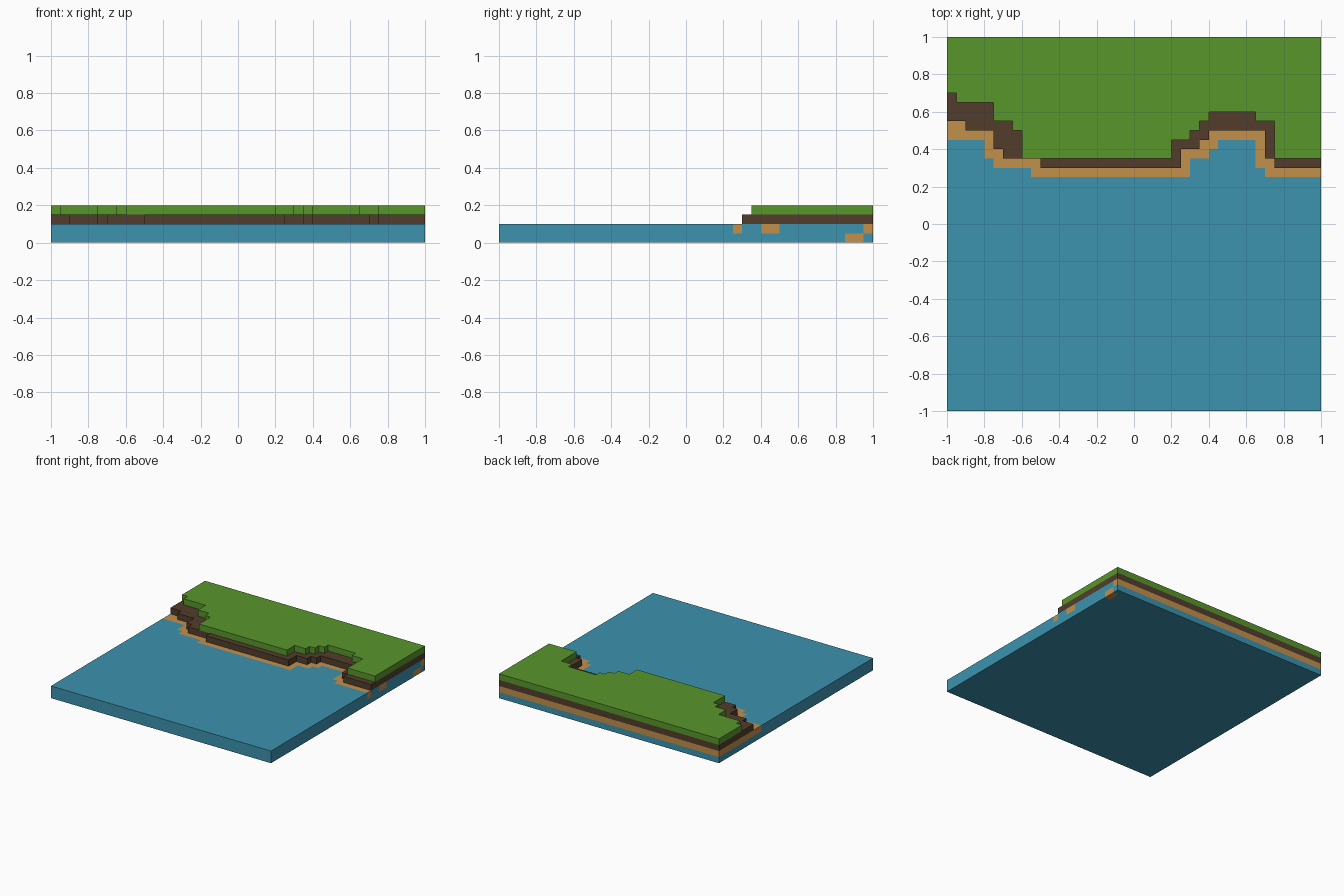
import bpy, bmesh, math

if "Cube" in bpy.data.objects:
    bpy.data.objects.remove(bpy.data.objects["Cube"])

CELL = 0.05
N = 40  # cells per side

# Shoreline steps per layer: (x where the step ends, y of the front edge)
GRASS = [(-.95, .7), (-.75, .65), (-.65, .55), (-.6, .5), (.2, .35), (.3, .45),
         (.35, .5), (.4, .55), (.65, .6), (.75, .55), (1, .35)]
DIRT = [(-.9, .55), (-.75, .5), (-.7, .4), (-.5, .35), (.25, .3), (.35, .4),
        (.4, .45), (.7, .5), (.75, .35), (1, .3)]
SAND = [(-.8, .45), (-.75, .35), (-.55, .3), (.3, .25), (.4, .35), (.45, .4),
        (.65, .45), (.7, .3), (1, .25)]

# Sand patches showing in the right-hand side of the water (y start, y end) by level
PATCHES = {0: [(.85, .95)], 1: [(.25, .3), (.4, .5), (.95, 1)]}


def behind(steps, x, y):
    return y > next(edge for end, edge in steps if x < end)


def block(i, j, k):
    """Name of the layer filling a cell, or None for air."""
    if not (0 <= i < N and 0 <= j < N and 0 <= k < 4):
        return None
    x, y = -1 + (i + .5) * CELL, -1 + (j + .5) * CELL
    if k == 3:
        return "grass" if behind(GRASS, x, y) else None
    if k == 2:
        return "dirt" if behind(DIRT, x, y) else None
    if i == N - 1:
        return "sand" if any(a < y < b for a, b in PATCHES[k]) else "water"
    return "sand" if k == 1 and behind(SAND, x, y) else "water"


COLOURS = {
    "grass": (.098, .305, .025, 1),
    "dirt": (.084, .048, .025, 1),
    "sand": (.552, .279, .072, 1),
    "water": (.045, .288, .429, 1),
}


def face_corners(cell, axis, side):
    """Four corners of one cell face, wound to face outwards."""
    u, v = (axis + 1) % 3, (axis + 2) % 3
    loop = [(0, 0), (1, 0), (1, 1), (0, 1)]
    for a, b in loop if side else loop[::-1]:
        p = list(cell)
        p[axis] += side
        p[u] += a
        p[v] += b
        yield tuple(p)


def build_layer(name):
    bm = bmesh.new()
    verts = {}
    for i in range(N):
        for j in range(N):
            for k in range(4):
                if block(i, j, k) != name:
                    continue
                for axis in range(3):
                    for side in (0, 1):
                        n = [i, j, k]
                        n[axis] += 2 * side - 1
                        # keep only faces open to the air
                        if block(*n) is not None:
                            continue
                        ring = []
                        for c in face_corners((i, j, k), axis, side):
                            if c not in verts:
                                verts[c] = bm.verts.new((c[0] * CELL - 1, c[1] * CELL - 1, c[2] * CELL))
                            ring.append(verts[c])
                        bm.faces.new(ring)
    # merge the flat cell faces into large clean ones
    bmesh.ops.dissolve_limit(bm, angle_limit=math.radians(1), verts=bm.verts[:], edges=bm.edges[:])
    mesh = bpy.data.meshes.new(name)
    bm.to_mesh(mesh)
    bm.free()
    mat = bpy.data.materials.new(name + "_colour")
    mat.diffuse_color = COLOURS[name]
    mat.use_nodes = True
    mat.node_tree.nodes["Principled BSDF"].inputs["Base Color"].default_value = mat.diffuse_color
    mesh.materials.append(mat)
    bpy.context.collection.objects.link(bpy.data.objects.new(name + "_layer", mesh))


for layer in COLOURS:
    build_layer(layer)
